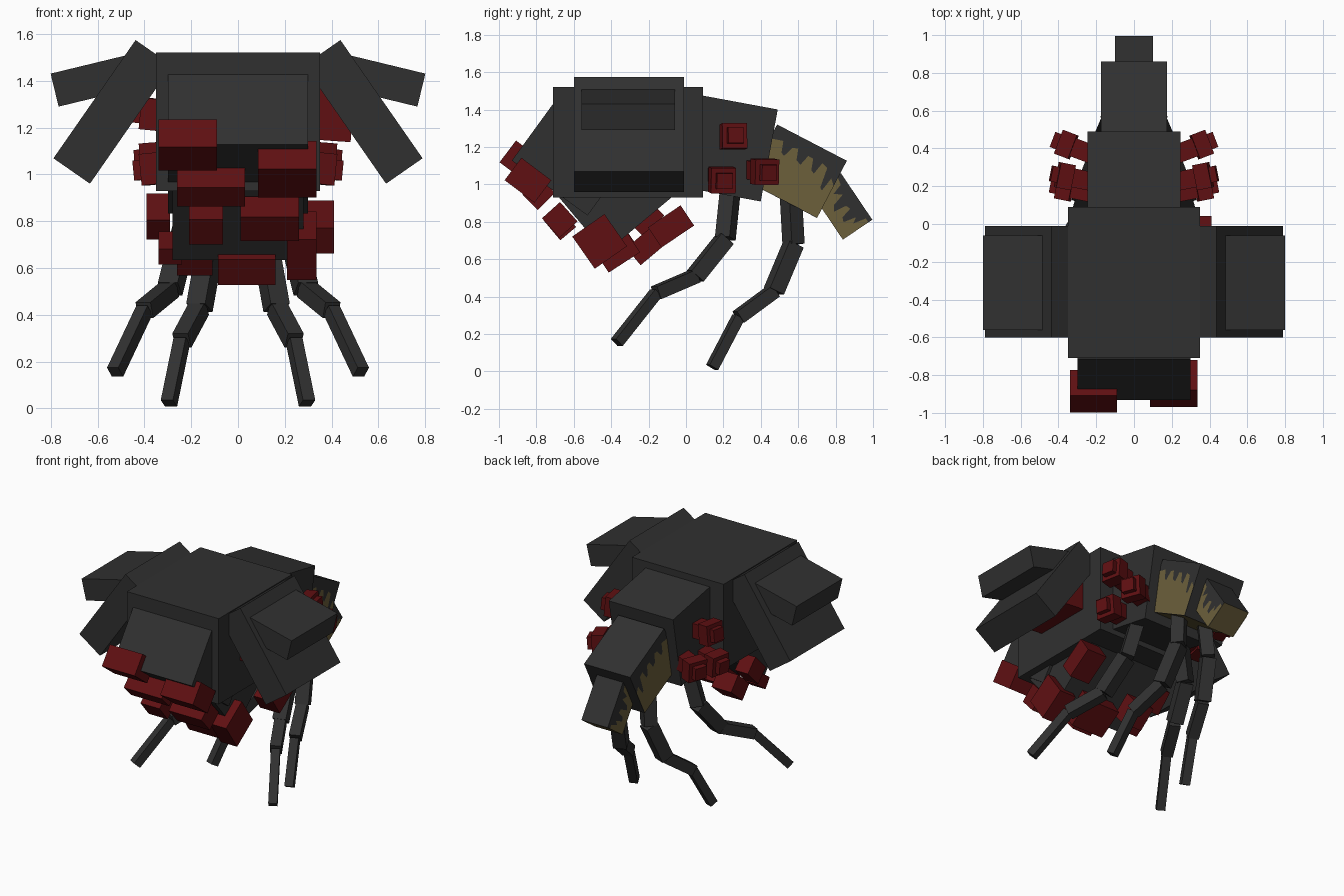
import bpy, bmesh
from math import radians
from mathutils import Matrix, Vector

cube = bpy.data.objects.get("Cube")
if cube:
    bpy.data.objects.remove(cube)


def material(name, rgb):
    m = bpy.data.materials.new(name)
    m.use_nodes = True
    m.diffuse_color = (*rgb, 1)
    m.node_tree.nodes["Principled BSDF"].inputs["Base Color"].default_value = (*rgb, 1)
    return m


SHELL = material("charcoal shell", (0.03, 0.03, 0.03))
FLESH = material("dark red flesh", (0.115, 0.005, 0.006))
OCHRE = material("dull ochre", (0.15, 0.115, 0.044))


def finish(bm, name, mats, matrix):
    me = bpy.data.meshes.new(name)
    bm.to_mesh(me)
    bm.free()
    for m in mats:
        me.materials.append(m)
    ob = bpy.data.objects.new(name, me)
    ob.matrix_world = matrix
    bpy.context.collection.objects.link(ob)
    return ob


def block(name, center, size, mat, rot=None, ochre_rule=None):
    bm = bmesh.new()
    bmesh.ops.create_cube(bm, size=1)
    bmesh.ops.scale(bm, vec=size, verts=bm.verts)
    bm.normal_update()
    if ochre_rule:
        for f in bm.faces:
            f.material_index = int(ochre_rule(f.normal))
    m = Matrix.Translation(center) @ (rot or Matrix())
    return finish(bm, name, [mat, OCHRE], m)


def pitched(name, x0, x1, y, z, ly, lz, angle, mat, rule=None):
    """Box spanning x0..x1, pitched about the x axis."""
    return block(name, ((x0 + x1) / 2, y, z), (x1 - x0, ly, lz), mat,
                 Matrix.Rotation(radians(angle), 4, 'X'), rule)


def beam(name, a, b, width, mat):
    """Square bar from a to b."""
    a, b = Vector(a), Vector(b)
    d = b - a
    rot = d.to_track_quat('Z', 'Y').to_matrix().to_4x4()
    return block(name, (a + b) / 2, (width, width, d.length), mat, rot)


def side_stain(name, host, half_width, outline):
    """Thin ragged patch on both flanks of a tail segment."""
    for side, s in (("left", 1), ("right", -1)):
        bm = bmesh.new()
        vs = [bm.verts.new((s * (half_width + 0.003), u, v)) for u, v in outline]
        f = bm.faces.new(vs)
        f.normal_update()
        if f.normal.x * s < 0:
            f.normal_flip()
        finish(bm, f"{name}_{side}", [OCHRE], host.matrix_world.copy())


# Body, head and belly
block("body", (0, -0.31, 1.225), (0.7, 0.8, 0.59), SHELL)
pitched("head", -0.3, 0.3, -0.62, 1.13, 0.5, 0.37, -36, SHELL)
pitched("belly", -0.28, 0.28, -0.345, 0.96, 0.39, 0.55, -50, SHELL)

# Tail segments
pitched("tail_base", -0.245, 0.245, 0.15, 1.209, 0.6, 0.5, -10.5, SHELL)
middle = pitched("tail_middle", -0.175, 0.175, 0.594, 1.07, 0.42, 0.345, -27.5,
                 SHELL, lambda n: n.z < -0.5)
tip = pitched("tail_tip", -0.1, 0.1, 0.8335, 0.882, 0.3, 0.19, -56,
              SHELL, lambda n: n.z < -0.5 or n.y > 0.5)

# Ragged stains on the tail flanks
side_stain("middle_stain", middle, 0.175, [
    (-.21, -.17), (.21, -.17), (.21, .02), (.18, .05), (.165, -.03), (.15, -.02),
    (.135, .09), (.1, .1), (.085, .03), (.065, .04), (.045, .1), (.015, .1),
    (0, .04), (-.03, .05), (-.05, .11), (-.08, .1), (-.1, .04), (-.12, .05),
    (-.14, .11), (-.21, .09)])
side_stain("tip_stain", tip, 0.1, [
    (-.15, -.095), (.15, -.095), (.15, .07), (.125, .07), (.11, .0), (.09, .03),
    (.075, -.04), (.05, -.03), (.035, .03), (.01, .02), (0, -.05), (-.03, -.03),
    (-.05, .04), (-.08, .0), (-.1, .06), (-.15, .07)])

# Shoulder plates and the fins on them
for side, s in (("left", 1), ("right", -1)):
    block(f"shoulder_plate_{side}", (s * 0.535, -0.305, 1.267), (0.615, 0.59, 0.19),
          SHELL, Matrix.Rotation(radians(s * 55.2), 4, 'Y'))
    block(f"shoulder_fin_{side}", (s * 0.589, -0.31, 1.407), (0.4, 0.5, 0.145),
          SHELL, Matrix.Rotation(radians(s * 13.6), 4, 'Y'))
block("shoulder_flesh", (0.38, -0.28, 1.27), (0.22, 0.4, 0.25), FLESH,
      Matrix.Rotation(radians(4), 4, 'Y'))

# Flesh lumps on the face and belly: x0, x1, y, z, depth, height, pitch
lumps = [
    (-0.34, -0.09, -0.885, 1.125, 0.17, 0.146, -37),
    (0.085, 0.335, -0.845, 1.022, 0.2, 0.15, -37),
    (-0.26, 0.03, -0.787, 0.95, 0.115, 0.13, -45),
    (-0.21, -0.065, -0.675, 0.79, 0.14, 0.11, -50),
    (0.01, 0.26, -0.675, 0.81, 0.14, 0.13, -48),
    (0.21, 0.335, -0.462, 0.695, 0.21, 0.21, 35),
    (-0.085, 0.16, -0.365, 0.637, 0.2, 0.13, 33),
    (0.26, 0.41, -0.08, 0.775, 0.21, 0.13, 34),
    (-0.39, -0.29, -0.215, 0.82, 0.16, 0.12, 45),
    (-0.34, -0.24, -0.35, 0.685, 0.13, 0.08, 35),
    (-0.26, -0.11, -0.22, 0.665, 0.16, 0.12, 40),
]
for i, lump in enumerate(lumps):
    pitched(f"flesh_lump_{i + 1}", *lump, FLESH)

# Stepped growths on the flanks of the tail base
growths = [((0.2, 0.22, 1.24), (1, 0.2, 0.1)),
           ((0.2, 0.16, 1.04), (1, 0.2, -0.1)),
           ((0.2, 0.36, 1.08), (1, 0.38, -0.08))]
for side, s in (("left", 1), ("right", -1)):
    for i, (root, way) in enumerate(growths):
        p = Vector((s * root[0], root[1], root[2]))
        d = Vector((s * way[0], way[1], way[2])).normalized()
        for part, a, b, w in (("stem", 0, .13, .1), ("cap", .13, .21, .135), ("tip", .21, .245, .085)):
            beam(f"growth_{part}_{i + 1}_{side}", p + d * a, p + d * b, w, FLESH)

# Jointed legs
legs = {
    "front": [(0.17, 0.24, 1.0), (0.24, 0.21, 0.71), (0.29, 0.05, 0.51),
              (0.4, -0.16, 0.42), (0.525, -0.37, 0.155)],
    "rear": [(0.1, 0.56, 0.95), (0.12, 0.575, 0.68), (0.165, 0.47, 0.43),
             (0.24, 0.28, 0.29), (0.295, 0.14, 0.022)],
}
for name, path in legs.items():
    for side, s in (("left", 1), ("right", -1)):
        pts = [Vector((s * x, y, z)) for x, y, z in path]
        for i, w in enumerate((0.085, 0.088, 0.072, 0.056)):
            beam(f"{name}_leg_{side}_{i + 1}", pts[i], pts[i + 1], w, SHELL)
